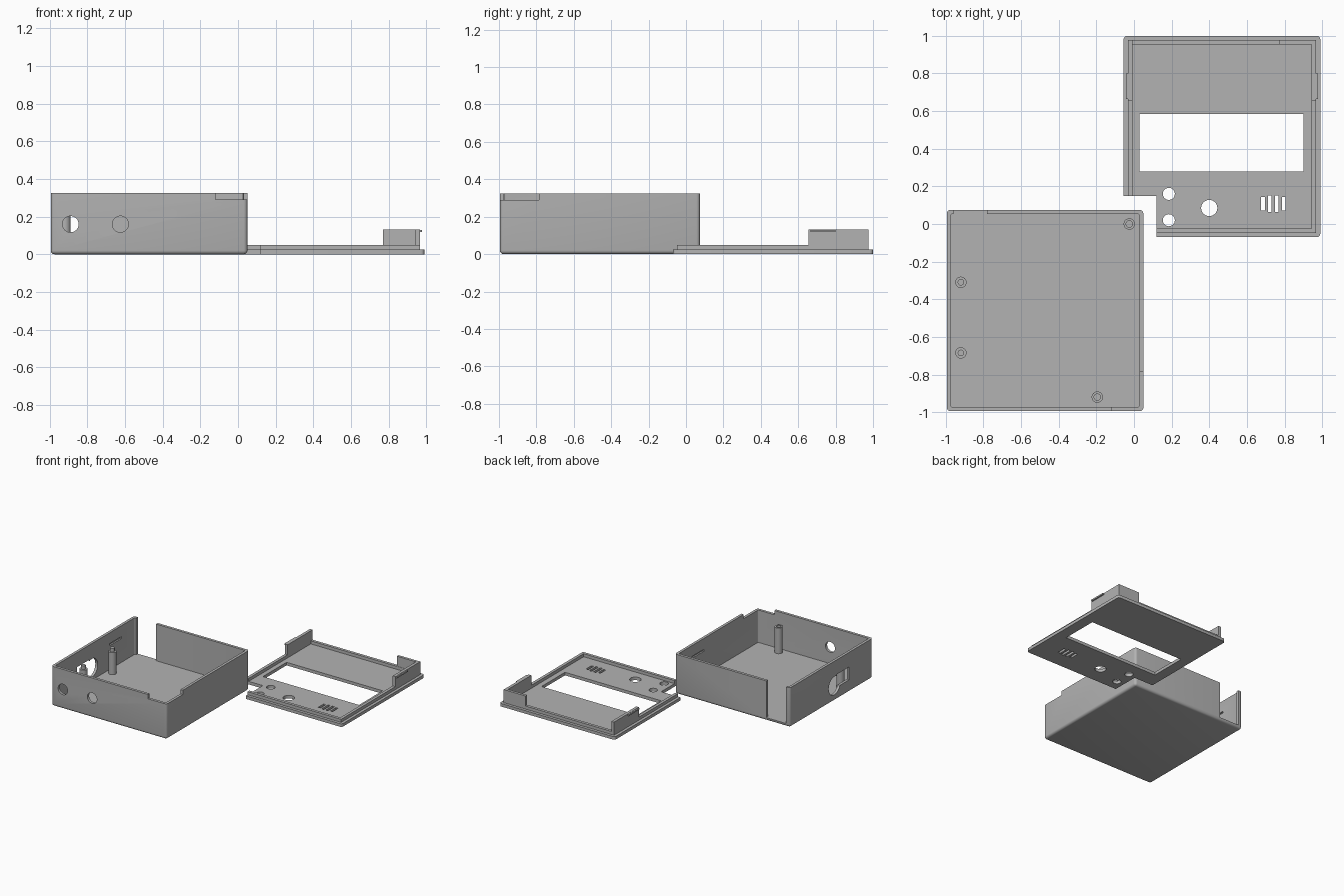
import bpy, bmesh, math
from mathutils import Matrix, Vector

if "Cube" in bpy.data.objects:
    bpy.data.objects.remove(bpy.data.objects["Cube"])

grey = bpy.data.materials.new("grey_plastic")
grey.diffuse_color = (0.45, 0.45, 0.45, 1)
grey.use_nodes = True
grey.node_tree.nodes["Principled BSDF"].inputs["Base Color"].default_value = grey.diffuse_color


def finish(bm, name):
    me = bpy.data.meshes.new(name)
    bm.to_mesh(me)
    bm.free()
    me.materials.append(grey)
    ob = bpy.data.objects.new(name, me)
    bpy.context.collection.objects.link(ob)
    return ob


def box(name, x0, x1, y0, y1, z0, z1, vert=0, bottom=0):
    """Box from its limits, with optional rounding of upright and bottom edges."""
    bm = bmesh.new()
    bmesh.ops.create_cube(bm, size=1)
    for v in bm.verts:
        c = v.co + Vector((0.5, 0.5, 0.5))
        v.co = (x0 + c.x * (x1 - x0), y0 + c.y * (y1 - y0), z0 + c.z * (z1 - z0))
    edges = []
    for e in bm.edges:
        a, b = e.verts
        upright = abs(a.co.z - b.co.z) > 1e-6
        low = max(a.co.z, b.co.z) < z0 + 1e-6
        if (upright and vert) or (low and bottom):
            edges.append(e)
    if edges:
        bmesh.ops.bevel(bm, geom=edges, offset=vert or bottom, segments=4,
                        profile=0.5, affect='EDGES')
    return finish(bm, name)


def rod(name, centre, r, depth, axis='Z'):
    """Cylinder about its centre, along one axis."""
    rot = {'Z': Matrix(), 'X': Matrix.Rotation(math.pi / 2, 4, 'Y'),
           'Y': Matrix.Rotation(math.pi / 2, 4, 'X')}[axis]
    bm = bmesh.new()
    bmesh.ops.create_cone(bm, cap_ends=True, segments=32, radius1=r, radius2=r,
                          depth=depth, matrix=Matrix.Translation(centre) @ rot)
    return finish(bm, name)


def combine(ob, others, op):
    """Apply booleans one by one and remove the helper objects."""
    for o in others:
        m = ob.modifiers.new("bool", 'BOOLEAN')
        m.operation, m.object, m.solver = op, o, 'EXACT'
        bpy.context.view_layer.objects.active = ob
        bpy.ops.object.modifier_apply(modifier=m.name)
        bpy.data.objects.remove(o, do_unlink=True)


def smooth(ob):
    bpy.ops.object.select_all(action='DESELECT')
    ob.select_set(True)
    bpy.context.view_layer.objects.active = ob
    bpy.ops.object.shade_smooth_by_angle(angle=math.radians(30))


# Case: open tray with rounded outer corners
X0, X1, Y0, Y1, H, W = -0.995, 0.05, -0.995, 0.075, 0.325, 0.022
case = box("case", X0, X1, Y0, Y1, 0, H, 0.02, 0.02)
cuts = [
    box("cavity", X0 + W, X1 - W, Y0 + W, Y1 - W, 0.025, 0.5, 0.008),
    box("corner_step", -0.12, 0.2, -1.2, -0.785, 0.29, 0.5),
    box("back_gap", -0.96, -0.78, 0.02, 0.2, 0.025, 0.5),
    rod("front_hole", (-0.89, -1, 0.16), 0.043, 0.12, 'Y'),
    rod("front_hole", (-0.625, -1, 0.16), 0.043, 0.12, 'Y'),
    rod("cable_hole", (-1, -0.50, 0.125), 0.075, 0.12, 'X'),
    box("plug_hole", -1.1, -0.95, -0.69, -0.53, 0.10, 0.205),
    # Snap grooves on the inner side walls
    box("left_groove", X0 + 0.010, -0.9, -0.27, -0.12, 0.22, 0.236),
    box("right_groove", -0.02, X1 - 0.010, -0.27, -0.12, 0.22, 0.236),
]
combine(case, cuts, 'DIFFERENCE')
smooth(case)

# Board supports: pins on the left pair, screw holes in the others
for x, y, pin in [(-0.92, -0.31, 1), (-0.92, -0.685, 1),
                  (-0.025, 0.0, 0), (-0.195, -0.92, 0)]:
    top = 0.205 if pin else 0.235
    post = rod("post", (x, y, (0.02 + top) / 2), 0.03, top - 0.02)
    if pin:
        combine(post, [rod("pin", (x, y, top), 0.017, 0.06)], 'UNION')
    else:
        combine(post, [rod("bore", (x, y, top), 0.017, 0.2)], 'DIFFERENCE')
    smooth(post)

# Lid: plate with a locating lip and snap walls
lx0, lx1, ly0, ly1, T = -0.055, 0.99, -0.07, 1.0, 0.025
lid = box("lid", lx0, lx1, ly0, ly1, 0, T, 0.018)
a, b = 0.023, 0.047
ax0, ax1, ay0, ay1 = lx0 + a, lx1 - a, ly0 + a, ly1 - a
lip = box("lip", ax0, ax1, ay0, ay1, 0.015, 0.05)
combine(lip, [box("lip_inside", lx0 + b, lx1 - b, ly0 + b, ly1 - b, 0, 0.1)], 'DIFFERENCE')
walls = [
    box("left_wall", ax0, lx0 + b, 0.655, ay1, 0.02, 0.132),
    box("right_wall", lx1 - b, ax1, 0.655, ay1, 0.02, 0.132),
    box("back_wall", 0.77, ax1, ly1 - b + 0.002, ay1, 0.02, 0.132),
    box("left_snap", ax0 - 0.011, ax0 + 0.01, 0.665, 0.80, 0.118, 0.13),
    box("right_snap", ax1 - 0.01, ax1 + 0.011, 0.665, 0.80, 0.118, 0.13),
]
combine(lid, [lip] + walls, 'UNION')

# Openings in the lid: corner, screen, buttons, knob and sound slots
cuts = [
    box("lid_corner", -0.2, 0.12, -0.2, 0.15, -0.1, 0.2),
    box("screen", 0.03, 0.90, 0.28, 0.585, -0.1, 0.2),
    rod("button", (0.185, 0.16, 0), 0.032, 0.3),
    rod("button", (0.185, 0.02, 0), 0.032, 0.3),
    rod("knob", (0.40, 0.085, 0), 0.043, 0.3),
]
for i in range(4):
    x, h = 0.685 + 0.037 * i, 0.043 if i in (1, 2) else 0.035
    cuts.append(box("slot", x - 0.01, x + 0.01, 0.108 - h, 0.108 + h, -0.1, 0.2))
combine(lid, cuts, 'DIFFERENCE')
smooth(lid)
